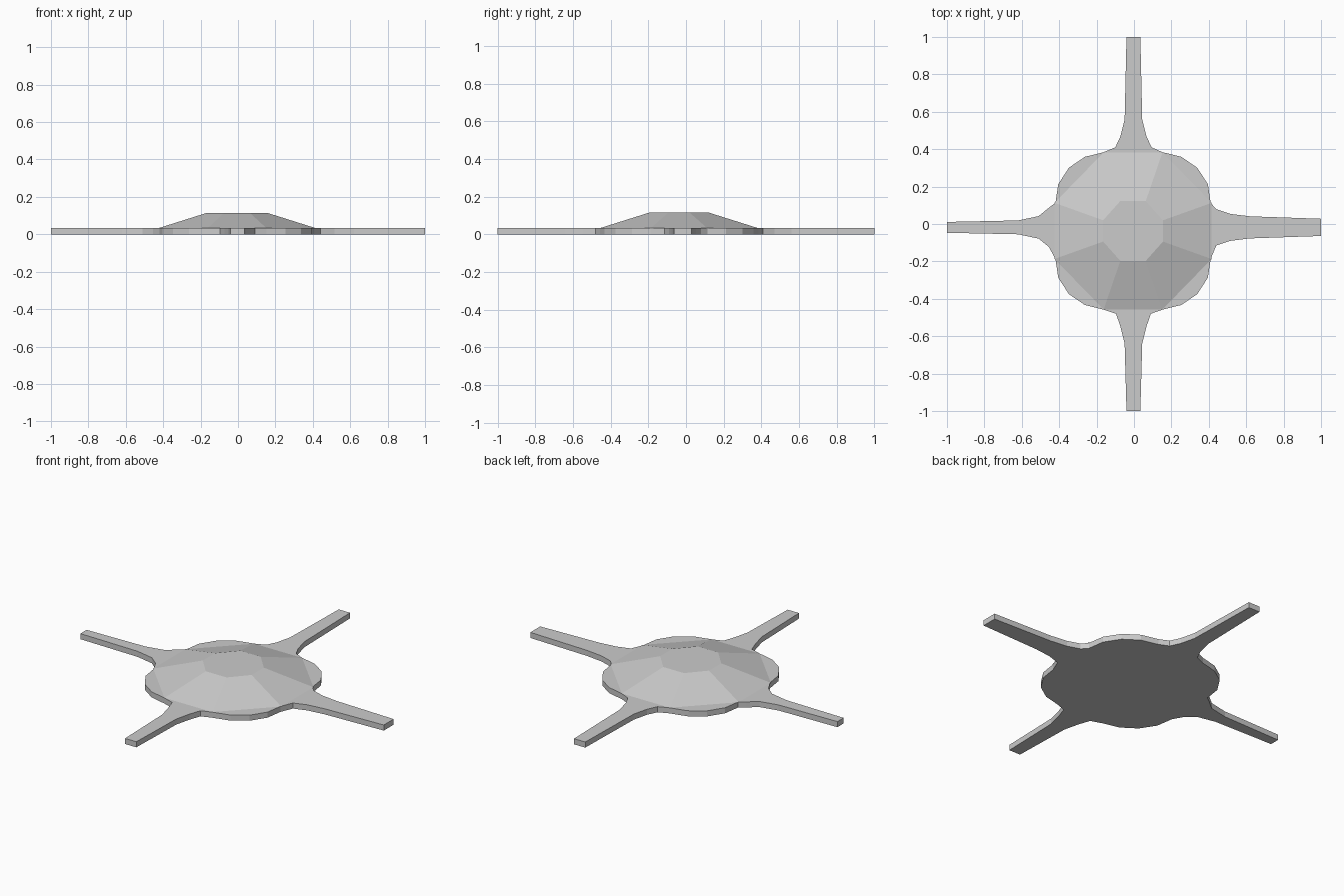
import bpy
import bmesh
from mathutils import Vector

cube = bpy.data.objects.get("Cube")
if cube:
    bpy.data.objects.remove(cube, do_unlink=True)

GREY = (0.6, 0.6, 0.6, 1.0)
material = bpy.data.materials.new("light grey")
material.use_nodes = True
material.diffuse_color = GREY
shader = material.node_tree.nodes["Principled BSDF"]
shader.inputs["Base Color"].default_value = GREY

CENTRE = Vector((-0.005, -0.037))
PLATE_TOP = 0.033
DOME_TOP = 0.115


def add_object(name, bm):
    """Turn a bmesh into a flat-shaded object with the shared material."""
    bmesh.ops.recalc_face_normals(bm, faces=bm.faces[:])
    mesh = bpy.data.meshes.new(name)
    bm.to_mesh(mesh)
    bm.free()
    mesh.materials.append(material)
    obj = bpy.data.objects.new(name, mesh)
    bpy.context.collection.objects.link(obj)
    return obj


def arm(direction, offset, profile):
    """Outline of one tapering arm, counter-clockwise; profile runs inwards to outwards."""
    along = Vector(direction)
    side = Vector((-along.y, along.x))
    start = Vector(offset)
    near = [start + along * d - side * w for d, w in profile]
    far = [start + along * d + side * w for d, w in reversed(profile)]
    return near + far


def bulge(sx, sy):
    """Rounded body outline in one quadrant, counter-clockwise."""
    quarter = [(0.415, 0.15), (0.4, 0.25), (0.343, 0.338), (0.258, 0.396), (0.157, 0.421)]
    points = [CENTRE + Vector((x * sx, y * sy)) for x, y in quarter]
    return points if sx * sy > 0 else points[::-1]


def octagon(long_x, short_x, long_y, short_y, z):
    """Eight corners of a stretched octagon around the body centre."""
    corners = []
    for sx, sy in ((1, 1), (-1, 1), (-1, -1), (1, -1)):
        pair = [(long_x * sx, short_y * sy), (short_x * sx, long_y * sy)]
        if sx * sy < 0:
            pair.reverse()
        corners += [(CENTRE.x + x, CENTRE.y + y, z) for x, y in pair]
    return corners


# Flat base plate with four arms
right_arm = arm((-1, 0), (0, -0.018), [(0.455, 0.105), (0.51, 0.06), (0.62, 0.037), (1.0, 0.029)])
left_arm = arm((1, 0), (0, -0.018), [(0.44, 0.097), (0.515, 0.072), (0.62, 0.059), (1.0, 0.046)])
back_arm = arm((0, 1), (-0.003, 0), [(0.41, 0.097), (0.47, 0.069), (0.56, 0.047), (1.0, 0.037)])
front_arm = arm((0, -1), (-0.003, 0), [(0.48, 0.093), (0.55, 0.069), (0.64, 0.047), (1.0, 0.037)])
outline = (left_arm + bulge(1, 1) + back_arm + bulge(-1, 1)
           + right_arm + bulge(-1, -1) + front_arm + bulge(1, -1))

bm = bmesh.new()
base = bm.faces.new([bm.verts.new((p.x, p.y, 0)) for p in outline])
raised = bmesh.ops.extrude_face_region(bm, geom=[base], use_keep_orig=True)
top_verts = [v for v in raised["geom"] if isinstance(v, bmesh.types.BMVert)]
bmesh.ops.translate(bm, verts=top_verts, vec=(0, 0, PLATE_TOP))
add_object("base_plate", bm)

# Faceted low dome on the plate
bm = bmesh.new()
lower = [bm.verts.new(c) for c in octagon(0.42, 0.157, 0.42, 0.15, PLATE_TOP)]
upper = [bm.verts.new(c) for c in octagon(0.16, 0.068, 0.16, 0.057, DOME_TOP)]
bm.faces.new(upper)
for i in range(len(lower)):
    j = (i + 1) % len(lower)
    bm.faces.new((lower[i], lower[j], upper[j], upper[i]))
add_object("faceted_dome", bm)
